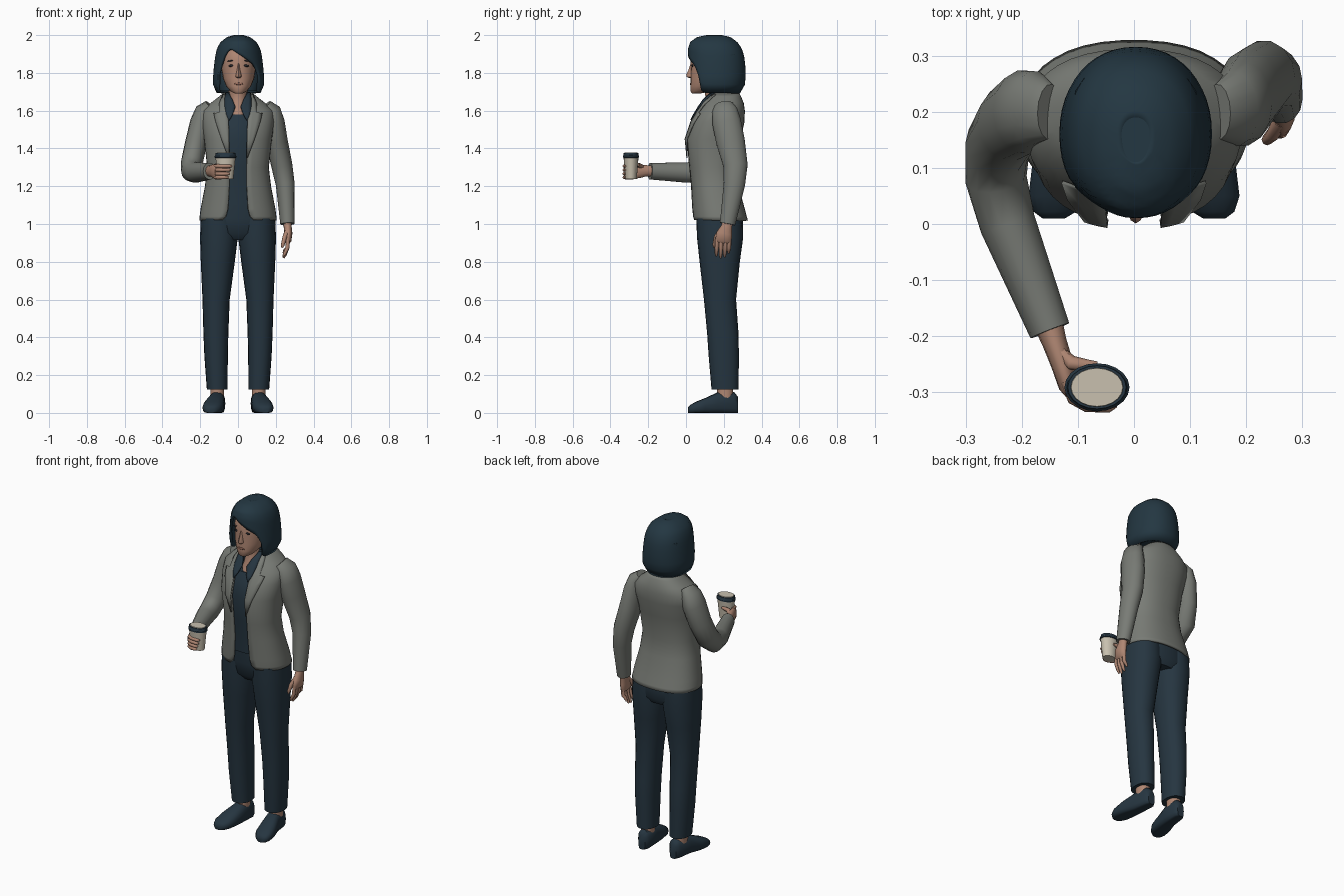
import bpy, bmesh, math
from mathutils import Vector


def mat(name, c):
    m = bpy.data.materials.new(name)
    m.diffuse_color = (*c, 1)
    return m


NAVY = mat("navy cloth", (0.019, 0.036, 0.052))
HAIR = mat("blue black hair", (0.017, 0.038, 0.054))
GREY = mat("grey jacket", (0.19, 0.20, 0.18))
SKIN = mat("skin", (0.43, 0.24, 0.17))
LIPS = mat("lips", (0.30, 0.14, 0.10))
DARK = mat("dark lash", (0.02, 0.02, 0.025))
BEIGE = mat("beige paper", (0.58, 0.53, 0.43))


def loft(name, rings, m, closed=True, cap=True, thick=0, off=-1, angle=40):
    """Skin a list of equal-length point rings."""
    bm = bmesh.new()
    vs = [[bm.verts.new(p) for p in r] for r in rings]
    n = len(rings[0])
    for a, b in zip(vs, vs[1:]):
        for i in range(n if closed else n - 1):
            j = (i + 1) % n
            bm.faces.new((a[i], a[j], b[j], b[i]))
    if cap and closed:
        bm.faces.new(vs[0])
        bm.faces.new(vs[-1])
    bmesh.ops.recalc_face_normals(bm, faces=bm.faces)
    me = bpy.data.meshes.new(name)
    bm.to_mesh(me)
    bm.free()
    me.materials.append(m)
    ob = bpy.data.objects.new(name, me)
    bpy.context.collection.objects.link(ob)
    if thick:
        s = ob.modifiers.new("thickness", "SOLIDIFY")
        s.thickness, s.offset = thick, off
    bpy.ops.object.select_all(action="DESELECT")
    ob.select_set(True)
    bpy.context.view_layer.objects.active = ob
    bpy.ops.object.shade_smooth_by_angle(angle=math.radians(angle))
    return ob


def sp(v, e):
    return math.copysign(abs(v) ** (2 / e), v)


def ring(z, cx, rx, yf, yb, e=2.2, n=20, a0=0.0):
    """Superellipse ring starting at the front; a0 leaves a front opening."""
    k = n if a0 == 0 else n - 1
    cy, ry = (yf + yb) / 2, (yb - yf) / 2
    angs = [a0 + (2 * math.pi - 2 * a0) * i / k for i in range(n)]
    return [Vector((cx + rx * sp(math.sin(a), e), cy - ry * sp(math.cos(a), e), z)) for a in angs]


def tube(name, pts, m, n=14):
    """Tube along (x, y, z, r_side, r_other) points."""
    P = [Vector(p[:3]) for p in pts]
    rings = []
    for i, p in enumerate(pts):
        t = (P[min(i + 1, len(P) - 1)] - P[max(i - 1, 0)]).normalized()
        ref = Vector((1, 0, 0)) if abs(t.x) < 0.8 else Vector((0, 1, 0))
        u = (ref - t * ref.dot(t)).normalized()
        w = t.cross(u)
        rings.append([P[i] + u * p[3] * math.cos(2 * math.pi * k / n)
                      + w * p[-1] * math.sin(2 * math.pi * k / n) for k in range(n)])
    return loft(name, rings, m, angle=60)


def look(table, z):
    """Interpolate table rows by their first column."""
    for a, b in zip(table, table[1:]):
        if z <= b[0]:
            t = max(0, (z - a[0]) / (b[0] - a[0]))
            return [p + (q - p) * t for p, q in zip(a, b)]
    return list(table[-1])


# trousers, ankles and shoes
LEG = [(.125, .11, .055, .135, .278), (.3, .116, .062, .12, .28), (.42, .117, .066, .112, .278),
       (.6, .116, .072, .095, .265), (.8, .107, .09, .072, .285), (.93, .101, .1, .058, .303),
       (1.03, .1, .097, .055, .3)]
SHOE = [(.275, .105, .022, .085), (.255, .105, .038, .11), (.17, .113, .043, .11), (.10, .128, .054, .078),
        (.05, .136, .052, .058), (.022, .141, .038, .042), (.01, .143, .02, .03)]
for s, side in ((-1, "right"), (1, "left")):
    loft(side + "_trouser_leg", [ring(z, s * c, r, f, b) for z, c, r, f, b in LEG], NAVY)
    loft(side + "_ankle", [ring(z, s * .11, .036, .165, .25) for z in (.07, .16)], SKIN)
    loft(side + "_shoe", [[Vector((s * c + w * sp(math.cos(a), 2.6), y, max(0, h * .45 + h * .55 * sp(math.sin(a), 2.4))))
                           for a in [2 * math.pi * k / 16 for k in range(16)]] for y, c, w, h in SHOE], NAVY, angle=50)
loft("trouser_hips", [ring(z, 0, r, f, b) for z, r, f, b in
     ((.915, .15, .1, .28), (.95, .19, .068, .3), (1.03, .193, .055, .3), (1.15, .16, .05, .27))], NAVY)

# open jacket: z, half width, front y, back y, half opening
JACKET = [(1.02, .205, .035, .328, .085), (1.04, .203, .033, .322, .065), (1.08, .198, .03, .312, .054),
          (1.2, .175, .024, .278, .047), (1.3, .163, .014, .268, .047), (1.45, .18, .0, .29, .05),
          (1.54, .192, .03, .31, .054), (1.6, .19, .065, .312, .056), (1.64, .145, .09, .306, .057),
          (1.675, .1, .115, .292, .058), (1.695, .075, .13, .28, .055)]
E = 2.3
loft("jacket", [ring(z, 0, r, f, b, E, 36, math.asin((g / r) ** (E / 2))) for z, r, f, b, g in JACKET],
     GREY, closed=False, thick=.012)


def on_front(name, rows, m, s, off):
    """Thin folded plate laid on the jacket front; rows are (z, inner x, outer x)."""
    grid = []
    for z, x0, x1 in rows:
        _, r, f, b, _ = look(JACKET, z)
        line = []
        for k in range(4):
            x = x0 + (x1 - x0) * k / 3
            y = (f + b) / 2 - (b - f) / 2 * max(0, 1 - min(1, x / r) ** E) ** (1 / E)
            line.append(Vector((s * x, y - off, z)))
        grid.append(line)
    loft(name, grid, m, closed=False, thick=.006, off=0, angle=30)


for s, side in ((-1, "right"), (1, "left")):
    on_front(side + "_lapel", [(1.35, .046, .05), (1.45, .047, .088), (1.54, .05, .118), (1.585, .052, .128),
                               (1.59, .055, .1), (1.64, .06, .098), (1.685, .062, .08)], GREY, s, .007)
    on_front(side + "_shirt_collar", [(1.55, .045, .05), (1.58, .028, .062), (1.62, .014, .07),
                                      (1.66, .03, .07), (1.695, .05, .066)], NAVY, s, .013)

# shirt, chest, neck
loft("shirt", [ring(z, 0, r, f, b) for z, r, f, b in
     ((1.1, .16, .045, .26), (1.2, .15, .04, .255), (1.3, .14, .03, .25), (1.45, .15, .018, .27),
      (1.53, .14, .04, .28), (1.58, .11, .065, .28))], NAVY)
loft("shirt_neckband", [ring(z, 0, r, f, b, 2.2, 20, .45) for z, r, f, b in
     ((1.62, .08, .1, .285), (1.70, .064, .12, .265))], NAVY, closed=False, thick=.006)
loft("chest_and_neck", [ring(z, 0, r, f, b, 2) for z, r, f, b in
     ((1.54, .05, .06, .25), (1.6, .056, .075, .25), (1.65, .055, .105, .25), (1.7, .053, .1, .25),
      (1.8, .053, .09, .24))], SKIN)

# head and face
loft("head", [ring(z, .003, r, f, b, 2.1, 24) for z, r, f, b in
     ((1.692, .022, .032, .08), (1.702, .042, .024, .13), (1.73, .066, .024, .18), (1.77, .082, .024, .23),
      (1.82, .09, .026, .26), (1.87, .092, .024, .27), (1.93, .08, .04, .26), (1.97, .05, .08, .22))], SKIN)
loft("nose", [ring(z, .003, r, f, .06, 2, 10) for z, r, f in
     ((1.772, .008, .018), (1.779, .017, .004), (1.79, .015, .001), (1.815, .009, .013), (1.85, .006, .024))], SKIN)


def blob(name, loc, size, m, tilt=0.0):
    bpy.ops.mesh.primitive_uv_sphere_add(segments=12, ring_count=8, location=loc, rotation=(0, tilt, 0))
    ob = bpy.context.object
    ob.name, ob.scale = name, size
    ob.data.materials.append(m)
    bpy.ops.object.shade_smooth()


blob("mouth", (.003, .0245, 1.742), (.024, .004, .006), LIPS)
for s, side in ((-1, "right"), (1, "left")):
    blob(side + "_eye", (.003 + s * .04, .0345, 1.838), (.015, .0045, .006), DARK, s * .1)
    blob(side + "_eyebrow", (.003 + s * .042, .034, 1.864), (.02, .0045, .003), DARK, s * .12)

# bob hair with a swept fringe: hem height follows the angle round the head
HEM = [(-180, 1.69), (-62, 1.695), (-50, 1.81), (-40, 1.88), (-26, 1.925), (-14, 1.922), (0, 1.9), (20, 1.872),
       (38, 1.845), (50, 1.81), (61, 1.695), (180, 1.69)]
BOB = [(1.69, .115, .15, .125), (1.74, .136, .15, .153), (1.8, .134, .15, .157), (1.88, .125, .15, .15),
       (1.93, .115, .149, .136), (1.965, .094, .137, .11), (1.99, .06, .1, .075), (2.0, .025, .05, .03)]
levels = []
for t in [k / 12 for k in range(13)]:
    row = []
    for i in range(48):
        d = -180 + 7.5 * i
        hem = look(HEM, d)[1]
        z = hem + (2 - hem) * (1 - (1 - t) ** 1.9)
        _, rx, rf, rb = look(BOB, z)
        c, sn = math.cos(math.radians(d)), math.sin(math.radians(d))
        row.append(Vector((.003 + rx * sp(sn, 2.15), .16 - (rf if c > 0 else rb) * sp(c, 2.15), z)))
    levels.append(row)
hair = loft("bob_hair", levels, HAIR, cap=False, thick=.014, angle=60)
loft("hair_crown", [levels[-1], [Vector((p.x, p.y, 1.985)) for p in levels[-1]]], HAIR)
loft("hair_underlayer", [ring(z, .003, r, .13, b) for z, r, b in
     ((1.705, .1, .27), (1.76, .122, .3), (1.9, .112, .29))], HAIR)

# sleeves
tube("left_sleeve", [(.15, .2, 1.63, .03, .05), (.178, .205, 1.6, .048, .068), (.192, .215, 1.54, .055, .078),
                     (.205, .235, 1.44, .058, .078), (.232, .262, 1.31, .056, .066), (.25, .256, 1.21, .05, .058),
                     (.262, .22, 1.0, .038, .042)], GREY)
tube("right_sleeve", [(-.15, .2, 1.63, .03, .05), (-.178, .205, 1.6, .048, .068), (-.195, .2, 1.54, .058, .076),
                      (-.222, .18, 1.43, .058, .07), (-.243, .14, 1.33, .058, .066), (-.246, .08, 1.28, .055, .06),
                      (-.225, .0, 1.272, .05, .054), (-.15, -.19, 1.28, .037, .045)], GREY)

# hanging hand
tube("left_hand", [(.262, .222, 1.02, .024, .028), (.263, .215, .985, .021, .03), (.266, .203, .95, .022, .042),
                   (.264, .198, .91, .018, .045), (.26, .197, .9, .01, .04)], SKIN)
for i, (y, tip) in enumerate(((.165, .83), (.187, .82), (.209, .825), (.23, .845))):
    tube("left_finger", [(.264, y, .92, .011, .011), (.262, y - .002, .875, .011, .011),
                         (.248, y - .004, tip + .015, .009, .009), (.24, y - .004, tip, .005, .005)], SKIN, 8)
tube("left_thumb", [(.262, .185, .965, .014, .016), (.247, .16, .93, .012, .013), (.237, .15, .89, .01, .01),
                    (.233, .15, .875, .005, .005)], SKIN, 8)

# hand round the cup
tube("right_hand", [(-.152, -.18, 1.28, .026, .03), (-.142, -.21, 1.282, .022, .03), (-.128, -.25, 1.28, .02, .038),
                    (-.117, -.29, 1.275, .017, .038), (-.112, -.305, 1.274, .01, .034)], SKIN)
for i, z in enumerate((1.306, 1.286, 1.266, 1.247)):
    x = -.032 - .006 * i
    tube("right_finger", [(-.12, -.28, z, .011), (-.108, -.312, z, .011), (-.085, -.325, z, .01),
                          (x - .012, -.327, z, .009), (x, -.322, z, .005)], SKIN, 8)
tube("right_thumb", [(-.138, -.225, 1.297, .014), (-.112, -.247, 1.31, .013), (-.085, -.252, 1.312, .011),
                     (-.065, -.251, 1.312, .006)], SKIN, 8)


# takeaway cup with lid
def cup_part(name, rows, m):
    loft(name, [ring(z, -.066, r, -.291 - r * .74, -.291 + r * .74, 2, 20) for z, r in rows], m, angle=30)


cup_part("cup", [(1.238, .041), (1.35, .053)], BEIGE)
cup_part("lid_rim", [(1.35, .053), (1.352, .058), (1.36, .058), (1.364, .054), (1.376, .052)], NAVY)
cup_part("lid_top", [(1.37, .048), (1.379, .046)], BEIGE)
